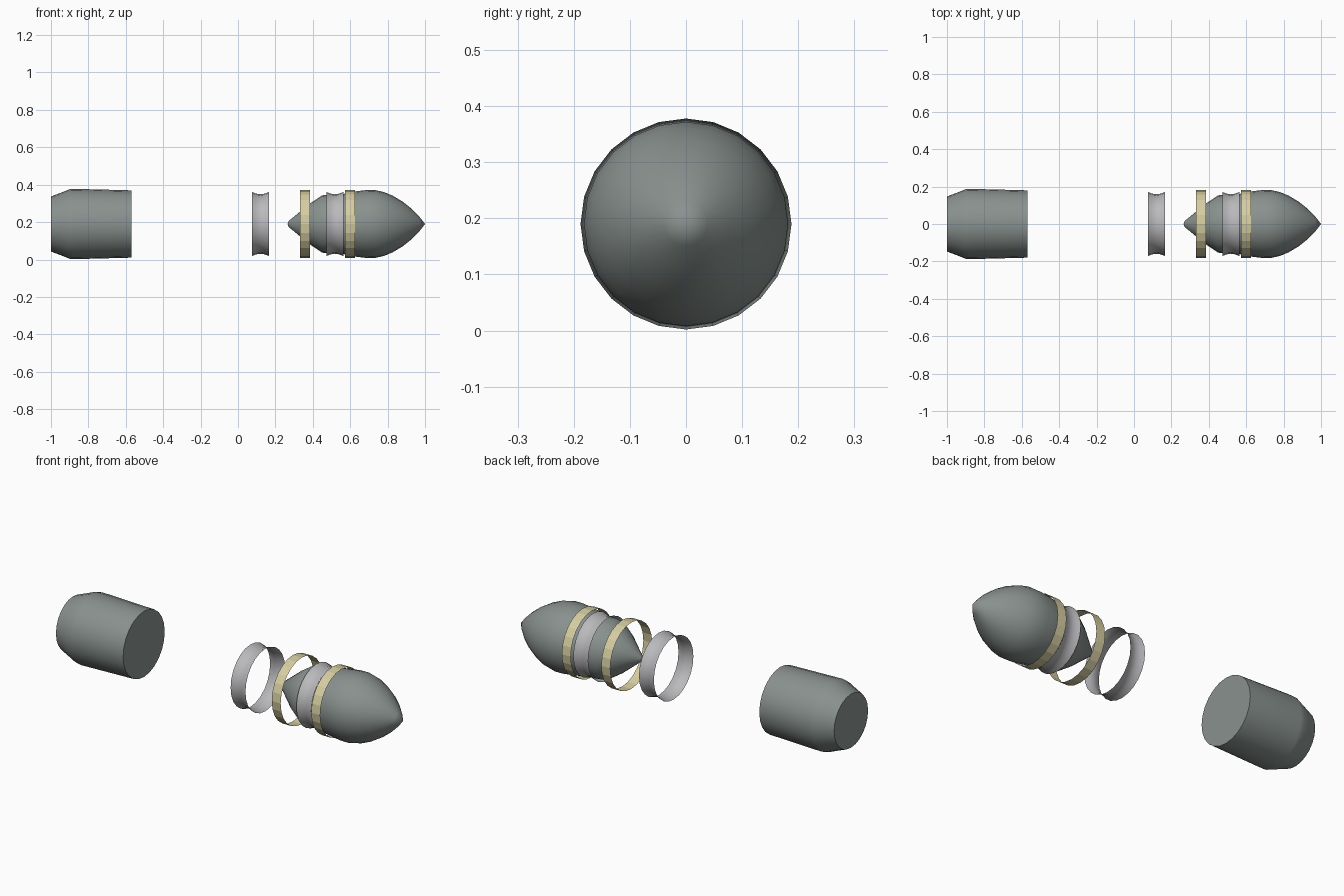
import bpy, bmesh, math

AXIS_Z = 0.19
SIDES = 24

if "Cube" in bpy.data.objects:
    bpy.data.objects.remove(bpy.data.objects["Cube"], do_unlink=True)


def material(name, rgb):
    mat = bpy.data.materials.new(name)
    mat.use_nodes = True
    mat.diffuse_color = (*rgb, 1)
    bsdf = mat.node_tree.nodes["Principled BSDF"]
    bsdf.inputs["Base Color"].default_value = (*rgb, 1)
    bsdf.inputs["Roughness"].default_value = 0.6
    return mat


def lathe(name, profile, mat, smooth=True, capped=False):
    """Turn a list of (x, radius) points around the long axis."""
    bm = bmesh.new()
    rings = []
    for x, r in profile:
        ring = []
        for k in range(SIDES):
            a = 2 * math.pi * k / SIDES
            ring.append(bm.verts.new((x, r * math.cos(a), AXIS_Z + r * math.sin(a))))
        rings.append(ring)
    for low, high in zip(rings, rings[1:]):
        for k in range(SIDES):
            n = (k + 1) % SIDES
            bm.faces.new((low[k], low[n], high[n], high[k]))
    if capped:
        bm.faces.new(rings[0][::-1])
        bm.faces.new(rings[-1])
    bmesh.ops.remove_doubles(bm, verts=bm.verts, dist=0.0001)
    mesh = bpy.data.meshes.new(name)
    bm.to_mesh(mesh)
    bm.free()
    mesh.materials.append(mat)
    obj = bpy.data.objects.new(name, mesh)
    bpy.context.collection.objects.link(obj)
    if smooth:
        bpy.ops.object.select_all(action="DESELECT")
        obj.select_set(True)
        bpy.context.view_layer.objects.active = obj
        bpy.ops.object.shade_smooth_by_angle(angle=math.radians(40))
    return obj


hull = material("grey green hull", (0.25, 0.285, 0.27))
silver = material("silver", (0.49, 0.49, 0.51))
gold = material("pale gold", (0.67, 0.61, 0.36))

# Rear casing with a tapered tail
lathe("rear_casing",
      [(-1, 0.147), (-0.94, 0.17), (-0.9, 0.186), (-0.88, 0.188), (-0.57, 0.18)],
      hull, capped=True)

# Nose section: rear cone, collar seat and pointed ogive
lathe("nose_section",
      [(0.265, 0), (0.27, 0.015), (0.385, 0.11), (0.45, 0.153), (0.48, 0.157),
       (0.56, 0.157), (0.58, 0.168), (0.64, 0.176), (0.68, 0.181), (0.73, 0.182),
       (0.78, 0.171), (0.83, 0.15), (0.88, 0.12), (0.93, 0.08), (0.97, 0.039), (1, 0)],
      hull)

# Two flared silver collars
for name, start in (("loose_collar", 0.075), ("fitted_collar", 0.473)):
    profile = []
    for i in range(9):
        t = i / 8
        profile.append((start + 0.09 * t, 0.171 - 0.012 * math.sin(math.pi * t)))
    lathe(name, profile, silver)

# Two thin faceted bands
for name, start in (("loose_band", 0.332), ("fitted_band", 0.571)):
    lathe(name, [(start, 0.182), (start + 0.054, 0.182)], gold, smooth=False)
